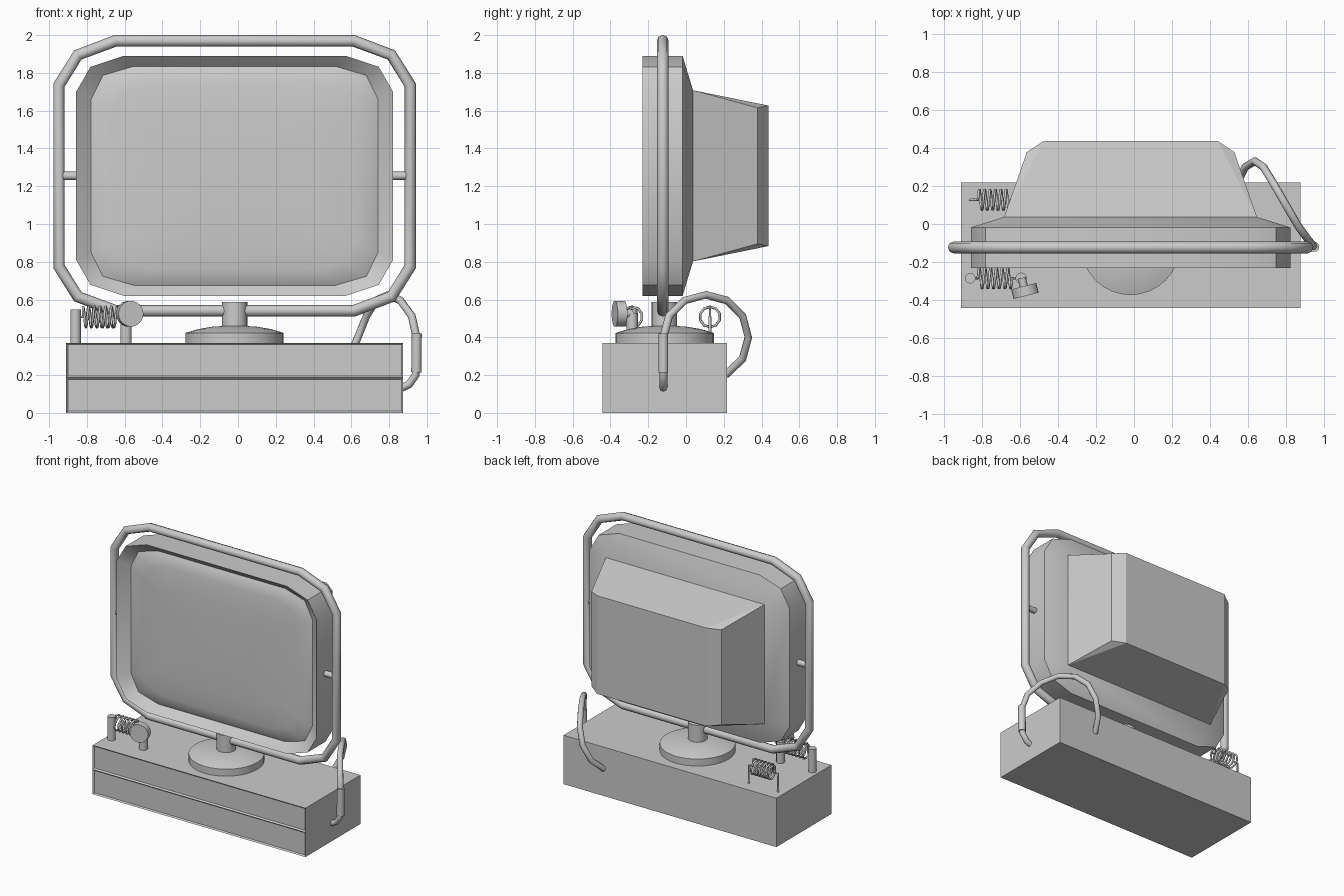
import bpy, bmesh
from math import pi, cos, sin, radians
from mathutils import Vector, Matrix

if "Cube" in bpy.data.objects:
    bpy.data.objects.remove(bpy.data.objects["Cube"])

CX, CZ = -0.018, 1.255      # centre of the screen and its frame
FY = -0.123                 # y of the frame and stand


def finish(bm, name, angle=30):
    bmesh.ops.recalc_face_normals(bm, faces=bm.faces)
    me = bpy.data.meshes.new(name)
    bm.to_mesh(me)
    bm.free()
    ob = bpy.data.objects.new(name, me)
    bpy.context.collection.objects.link(ob)
    bpy.ops.object.select_all(action='DESELECT')
    ob.select_set(True)
    bpy.context.view_layer.objects.active = ob
    bpy.ops.object.shade_smooth_by_angle(angle=radians(angle))
    return ob


def cyl(name, a, b, r, seg=12):
    a, b = Vector(a), Vector(b)
    d = b - a
    m = Matrix.Translation((a + b) / 2) @ d.to_track_quat('Z', 'Y').to_matrix().to_4x4()
    bm = bmesh.new()
    bmesh.ops.create_cone(bm, cap_ends=True, segments=seg, radius1=r, radius2=r,
                          depth=d.length, matrix=m)
    return finish(bm, name, 50)


def tube(name, pts, r, cyclic=False, res=2):
    cu = bpy.data.curves.new(name, 'CURVE')
    cu.dimensions = '3D'
    cu.bevel_depth, cu.bevel_resolution, cu.use_fill_caps = r, res, True
    sp = cu.splines.new('POLY')
    sp.points.add(len(pts) - 1)
    for p, co in zip(sp.points, pts):
        p.co = (*co, 1)
    sp.use_cyclic_u = cyclic
    ob = bpy.data.objects.new(name, cu)
    bpy.context.collection.objects.link(ob)
    return ob


def outline(hw, hh, y, c):
    """Rectangle with two-step corners; c = (drop, step x, step z, run)."""
    drop, sx, sz, run = c
    q = [(hw, hh - drop), (hw - sx, hh - sz), (hw - run, hh)]
    pts = (q + [(-x, z) for x, z in q[::-1]] + [(-x, -z) for x, z in q]
           + [(x, -z) for x, z in q[::-1]])
    return [(CX + x, y, CZ + z) for x, z in pts]


def loft(bm, loops):
    rings = [[bm.verts.new(p) for p in l] for l in loops]
    for a, b in zip(rings, rings[1:]):
        n = len(a)
        for i in range(n):
            bm.faces.new((a[i], a[(i + 1) % n], b[(i + 1) % n], b[i]))
    return rings


# base box with two recessed front panels
bm = bmesh.new()
bmesh.ops.create_cube(bm, size=1, matrix=Matrix.Translation((-0.018, -0.112, 0.185))
                      @ Matrix.Diagonal((1.784, 0.658, 0.37, 1)))
bmesh.ops.bisect_plane(bm, geom=bm.verts[:] + bm.edges[:] + bm.faces[:],
                       plane_co=(0, 0, 0.187), plane_no=(0, 0, 1))
bm.normal_update()
front = [f for f in bm.faces if f.normal.y < -0.9]
bmesh.ops.inset_individual(bm, faces=front, thickness=0.013, depth=-0.01)
finish(bm, "base_box")

# screen housing: bezel, rim, and back taper to a rectangle
OUTER = (0.19, 0.076, 0.058, 0.25)
INNER = (0.175, 0.063, 0.048, 0.227)
bm = bmesh.new()
rings = loft(bm, [outline(0.76, 0.58, -0.17, INNER),
                  outline(0.839, 0.635, -0.23, OUTER),
                  outline(0.839, 0.635, -0.018, OUTER),
                  outline(0.664, 0.453, 0.037, (0, 0, 0, 0))])
bmesh.ops.remove_doubles(bm, verts=bm.verts, dist=0.0005)
bmesh.ops.dissolve_degenerate(bm, edges=bm.edges, dist=0.0005)
finish(bm, "screen_housing")

# rear hump with cut vertical corners
bm = bmesh.new()
v = {}
for sx in (-1, 1):
    for sz in (-1, 1):
        for k, (x, y, z) in enumerate([(0.664, 0.037, 0.453), (0.545, 0.378, 0.36),
                                       (0.458, 0.436, 0.372)]):
            v[k, sx, sz] = bm.verts.new((CX + sx * x, y, CZ + sz * z))
for s in (-1, 1):
    bm.faces.new([v[0, -1, s], v[0, 1, s], v[2, 1, s], v[2, -1, s]])
    for k in (0, 1):
        bm.faces.new([v[k, s, -1], v[k, s, 1], v[k + 1, s, 1], v[k + 1, s, -1]])
    for t in (-1, 1):
        bm.faces.new([v[0, s, t], v[1, s, t], v[2, s, t]])
bm.faces.new([v[2, -1, -1], v[2, 1, -1], v[2, 1, 1], v[2, -1, 1]])
finish(bm, "rear_hump", 10)

# bulging glass screen
bm = bmesh.new()
loops = []
for s, y in ((1, -0.17), (0.95, -0.188), (0.85, -0.2), (0.6, -0.208), (0.3, -0.212)):
    loops.append([(CX + (x - CX) * s, y, CZ + (z - CZ) * s)
                  for x, _, z in outline(0.76, 0.58, 0, INNER)])
bm.faces.new(loft(bm, loops)[-1])
finish(bm, "glass_screen")

# tube frame around the screen and its pivot pins
tube("tube_frame", outline(0.93, 0.715, FY, (0.235, 0.1, 0.075, 0.3)), 0.031, True)
for s, n in ((-1, "left"), (1, "right")):
    cyl(n + "_pivot_pin", (CX + s * 0.8, FY, CZ), (CX + s * 0.93, FY, CZ), 0.022)

# round stand foot with domed top, and neck
bm = bmesh.new()
SEG = 32
rings = loft(bm, [[(CX + r * cos(2 * pi * i / SEG), -0.113 + r * sin(2 * pi * i / SEG), z)
                   for i in range(SEG)]
                  for r, z in ((0.26, 0.365), (0.26, 0.423), (0.245, 0.428),
                               (0.19, 0.444), (0.12, 0.456), (0.06, 0.46))])
bm.faces.new(rings[0])
bm.faces.new(rings[-1])
finish(bm, "stand_foot")
cyl("stand_neck", (CX, -0.115, 0.45), (CX, -0.115, 0.588), 0.067, 24)

# posts and dial
PY = -0.285
cyl("tall_post", (-0.86, PY, 0.365), (-0.86, PY, 0.547), 0.028)
cyl("dial_post", (-0.593, PY, 0.365), (-0.593, PY, 0.53), 0.03)
c, d = Vector((-0.573, -0.352, 0.525)), Vector((sin(radians(14)), -cos(radians(14)), 0))
cyl("dial", c - d * 0.026, c + d * 0.026, 0.068, 24)
cyl("dial_stem", c - d * 0.07, c, 0.022)


# coil springs
def spring(name, y, x0, x1, ends):
    z, r, turns, n = 0.508, 0.054, 6, 10
    coil = [(x0 + (x1 - x0) * i / (turns * n), y + r * sin(2 * pi * i / n),
             z + r * cos(2 * pi * i / n)) for i in range(turns * n + 1)]
    tube(name, ends[0] + [(x0, y, z)] + coil + [(x1, y, z)] + ends[1], 0.007, res=1)


spring("front_spring", PY, -0.82, -0.64, ([(-0.86, PY, 0.508)], [(-0.6, PY, 0.508)]))
RY = 0.127
spring("rear_spring", RY, -0.82, -0.65,
       ([(-0.86, RY, 0.365), (-0.86, RY, 0.508)], [(-0.615, RY, 0.508), (-0.615, RY, 0.365)]))

# looping cable with side plug
path = [(0.86, -0.12, 0.13), (0.905, -0.12, 0.15), (0.94, -0.12, 0.2), (0.945, -0.12, 0.4)]
for a, x in ((150, 0.92), (120, 0.86), (90, 0.795), (60, 0.73), (30, 0.68),
             (0, 0.635), (-30, 0.585), (-62, 0.54)):
    path.append((x, 0.105 + 0.225 * cos(radians(a)), 0.4 + 0.225 * sin(radians(a))))
tube("cable", path, 0.021)
cyl("cable_plug", (0.944, -0.12, 0.215), (0.946, -0.12, 0.42), 0.027, 10)
